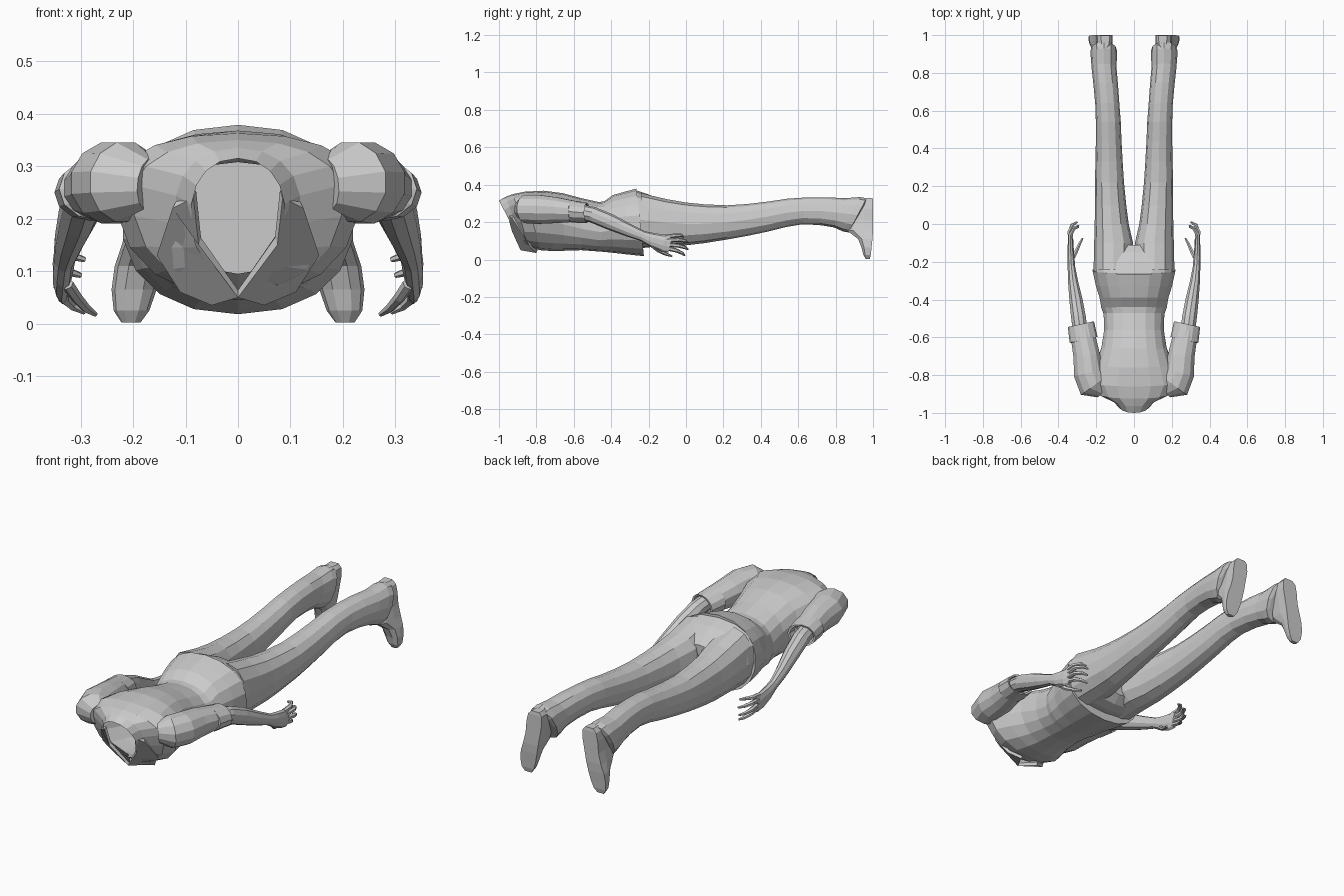
import bpy, bmesh
from math import sin, cos, pi
from mathutils import Vector

UP = Vector((0, 0, 1))


def skin(bm, rings, cap_start=True, cap_end=True):
    """Bridge a list of equal-length point rings."""
    loops = [[bm.verts.new(p) for p in r] for r in rings]
    n = len(loops[0])
    for a, b in zip(loops, loops[1:]):
        for i in range(n):
            j = (i + 1) % n
            bm.faces.new((a[i], a[j], b[j], b[i]))
    if cap_start:
        bm.faces.new(loops[0])
    if cap_end:
        bm.faces.new(loops[-1])


def spow(v, e):
    return abs(v) ** e * (1 if v >= 0 else -1)


def slant_ring(top_y, top_z, bot_y, bot_z, w, cx=0, mid=0.5, n=14, e=0.9):
    """Oval section leaning between a top point and a bottom point."""
    pts = []
    for i in range(n):
        a = 2 * pi * i / n
        c = spow(cos(a), e)
        t = mid + (1 - mid) * c if c > 0 else mid + mid * c
        pts.append((cx + w * spow(sin(a), e),
                    bot_y + (top_y - bot_y) * t,
                    bot_z + (top_z - bot_z) * t))
    return pts


def tube_rings(path, n):
    """Oval sections square to a path of (x, y, z, side radius, up radius)."""
    P = [Vector(p[:3]) for p in path]
    rings = []
    for i, p in enumerate(path):
        t = (P[min(i + 1, len(P) - 1)] - P[max(i - 1, 0)]).normalized()
        s = t.cross(UP).normalized()
        u = s.cross(t)
        rings.append([P[i] + s * p[3] * cos(2 * pi * k / n + pi / n)
                      + u * p[4] * sin(2 * pi * k / n + pi / n) for k in range(n)])
    return rings


def finish(name, bm, mirror=False):
    bmesh.ops.recalc_face_normals(bm, faces=bm.faces)
    me = bpy.data.meshes.new(name)
    bm.to_mesh(me)
    bm.free()
    ob = bpy.data.objects.new(name, me)
    bpy.context.collection.objects.link(ob)
    if mirror:
        m = ob.modifiers.new("Mirror", 'MIRROR')
        m.use_mirror_merge = False
    return ob


# Shirt torso: open at the neck, lip at the hem
bm = bmesh.new()
torso = [
    (-1.00, .315, -.885, .095, .09, .50),
    (-.965, .335, -.865, .08, .12, .55),
    (-.925, .350, -.84, .065, .20, .62),
    (-.86, .363, -.78, .05, .235, .66),
    (-.76, .368, -.71, .045, .205, .62),
    (-.66, .355, -.65, .047, .175, .58),
    (-.56, .328, -.56, .050, .160, .52),
    (-.47, .308, -.48, .044, .163, .50),
    (-.44, .310, -.45, .042, .175, .50),
    (-.39, .345, -.39, .036, .185, .50),
    (-.33, .362, -.32, .028, .205, .50),
    (-.265, .379, -.225, .018, .222, .50),
    (-.265, .360, -.228, .050, .200, .50),
]
skin(bm, [slant_ring(*r[:5], mid=r[5], n=18) for r in torso], False, True)
finish("shirt_torso", bm)

# Collar flaps folded down over the chest
bm = bmesh.new()
flap = [(.085, -.955, .24), (.075, -.93, .15), (.0, -.885, .05),
        (.05, -.80, .035), (.11, -.83, .06), (.155, -.87, .13), (.125, -.93, .22)]
skin(bm, [flap, [(x * .94, y + .006, z + .014) for x, y, z in flap]])
finish("collar_flap", bm, True)

# Sleeve and turned-up cuff
bm = bmesh.new()
sleeve = [(.17, -.885, .265, .04, .05), (.215, -.855, .27, .085, .078),
          (.240, -.79, .268, .082, .080), (.250, -.70, .264, .073, .072),
          (.267, -.61, .258, .068, .060), (.276, -.56, .254, .064, .054)]
skin(bm, tube_rings(sleeve, 12), True, False)
finish("sleeve", bm, True)
bm = bmesh.new()
cuff = [(.267, -.615, .257, .060, .055), (.267, -.613, .257, .074, .060),
        (.281, -.53, .250, .069, .054), (.281, -.532, .250, .058, .046),
        (.275, -.57, .254, .050, .042)]
rings = []
for x, y, z, a, b in cuff:
    rings.append([(x + a * cos(2 * pi * k / 12), y - .015 * cos(2 * pi * k / 12),
                   z + b * sin(2 * pi * k / 12)) for k in range(12)])
skin(bm, rings, False, False)
finish("sleeve_cuff", bm, True)

# Forearm and palm
bm = bmesh.new()
arm = [(.280, -.60, .262, .040, .040), (.293, -.50, .240, .041, .043),
       (.306, -.41, .203, .037, .043), (.322, -.31, .158, .028, .035),
       (.331, -.23, .125, .021, .028), (.334, -.18, .105, .020, .038),
       (.336, -.12, .088, .017, .046), (.334, -.085, .080, .013, .044)]
skin(bm, tube_rings(arm, 10))
finish("forearm", bm, True)

# Curled fingers, little finger uppermost, thumb below
bm = bmesh.new()
fingers = [
    [(.336, -.11, .122), (.337, -.06, .128), (.318, -.025, .130), (.292, -.015, .122)],
    [(.338, -.10, .102), (.342, -.04, .106), (.325, -.005, .100), (.300, .010, .092)],
    [(.338, -.10, .080), (.342, -.04, .074), (.328, -.005, .064), (.304, .010, .055)],
    [(.334, -.10, .060), (.332, -.05, .048), (.315, -.02, .034), (.292, -.008, .022)],
    [(.325, -.18, .075), (.308, -.15, .050), (.290, -.11, .030), (.272, -.075, .018)],
]
for f in fingers:
    rad = (.012, .011, .009, .005)
    skin(bm, tube_rings([(*p, r, r) for p, r in zip(f, rad)], 6))
finish("fingers", bm, True)

# Trouser seat
bm = bmesh.new()
seat = [(-.34, .345, -.34, .07, .185), (-.26, .368, -.24, .062, .213),
        (-.20, .348, -.20, .064, .214), (-.15, .325, -.15, .075, .19),
        (-.11, .285, -.11, .11, .11)]
skin(bm, [slant_ring(*r, n=16, e=.8) for r in seat])
finish("trouser_seat", bm)

# Trouser leg, given as (top y, top z, bottom y, bottom z, half width, centre x)
bm = bmesh.new()
leg = [(-.24, .355, -.24, .068, .104, .108), (-.10, .322, -.10, .072, .103, .108),
       (.00, .305, .00, .076, .090, .118), (.10, .295, .10, .088, .083, .124),
       (.22, .290, .22, .107, .077, .130), (.33, .297, .33, .127, .072, .132),
       (.44, .310, .44, .150, .068, .134), (.54, .325, .54, .175, .066, .136),
       (.64, .332, .62, .188, .064, .141), (.75, .333, .71, .185, .065, .149),
       (.85, .328, .79, .172, .066, .158), (.93, .334, .84, .150, .069, .160),
       (.965, .328, .87, .145, .070, .160), (.965, .310, .88, .165, .052, .160)]
skin(bm, [slant_ring(*r, n=12) for r in leg])
finish("trouser_leg", bm, True)

# Shoe, stacked up from toe to heel: (z, centre x, half width, instep y, sole y)
bm = bmesh.new()
shoe = [(.002, .204, .018, .962, .982), (.025, .203, .034, .948, .988),
        (.065, .198, .043, .938, .992), (.11, .190, .045, .920, .997),
        (.155, .178, .042, .860, 1.0), (.21, .166, .040, .860, 1.0),
        (.27, .158, .043, .870, 1.0), (.31, .154, .038, .900, 1.0),
        (.328, .152, .022, .935, .998)]
rings = []
for z, x, w, y0, y1 in shoe:
    d = y1 - y0
    rings.append([(x + w, y1, z), (x + w, y1 - d * .35, z), (x + w * .85, y0 + d * .25, z),
                  (x + w * .4, y0, z), (x - w * .4, y0, z), (x - w * .85, y0 + d * .25, z),
                  (x - w, y1 - d * .35, z), (x - w, y1, z)])
skin(bm, rings)
finish("shoe", bm, True)
